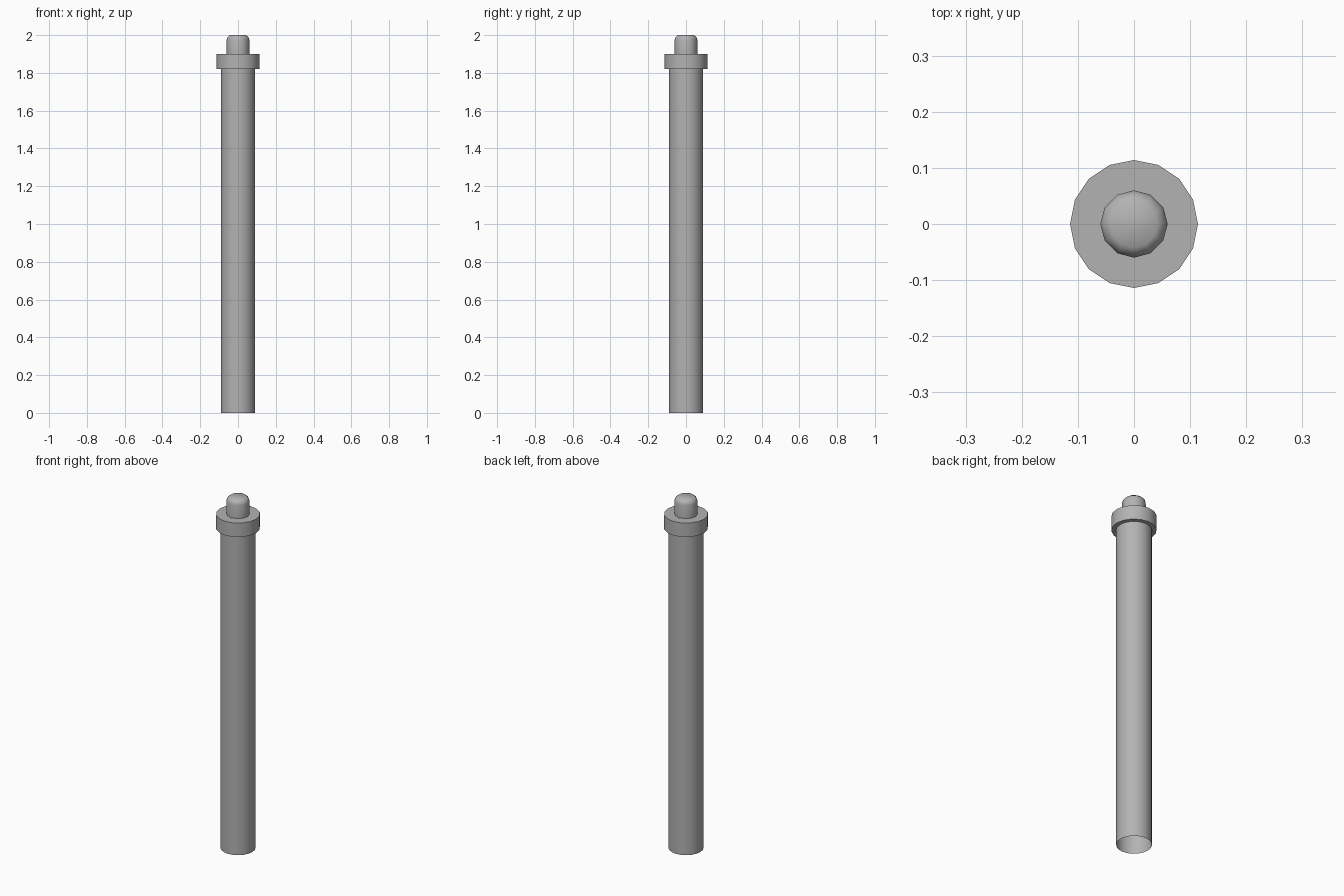
import bpy, bmesh
from math import cos, sin, radians, tau

if "Cube" in bpy.data.objects:
    bpy.data.objects.remove(bpy.data.objects["Cube"])

# Dark grey paint shared by all parts
paint = bpy.data.materials.new("dark_grey")
paint.diffuse_color = (0.45, 0.45, 0.45, 1.0)
paint.use_nodes = True
paint.node_tree.nodes["Principled BSDF"].inputs["Base Color"].default_value = paint.diffuse_color


def lathe(name, profile, sides, cap_bottom=True, cap_top=True):
    """Turn (radius, z) points, listed bottom to top, around the z axis."""
    bm = bmesh.new()
    rings = [[bm.verts.new((r * cos(tau * i / sides), r * sin(tau * i / sides), z))
              for i in range(sides)] for r, z in profile]
    for low, high in zip(rings, rings[1:]):
        for i in range(sides):
            j = (i + 1) % sides
            bm.faces.new((low[i], low[j], high[j], high[i]))
    if cap_bottom:
        bm.faces.new(rings[0][::-1])
    if cap_top:
        bm.faces.new(rings[-1])
    mesh = bpy.data.meshes.new(name)
    bm.to_mesh(mesh)
    bm.free()
    mesh.materials.append(paint)
    obj = bpy.data.objects.new(name, mesh)
    bpy.context.collection.objects.link(obj)
    bpy.ops.object.select_all(action='DESELECT')
    obj.select_set(True)
    bpy.context.view_layer.objects.active = obj
    bpy.ops.object.shade_smooth_by_angle(angle=radians(45))
    return obj


# Hollow post, open at the foot
lathe("post_shaft", [(0.09, 0.0), (0.09, 1.82)], 20, cap_bottom=False, cap_top=False)

# Wide collar closing the top of the post
lathe("collar", [(0.114, 1.82), (0.114, 1.9)], 16)

# Small knob with a rounded top
lathe("top_knob", [(0.06, 1.9), (0.06, 1.975), (0.055, 1.99), (0.042, 2.0)], 12,
      cap_bottom=False)
